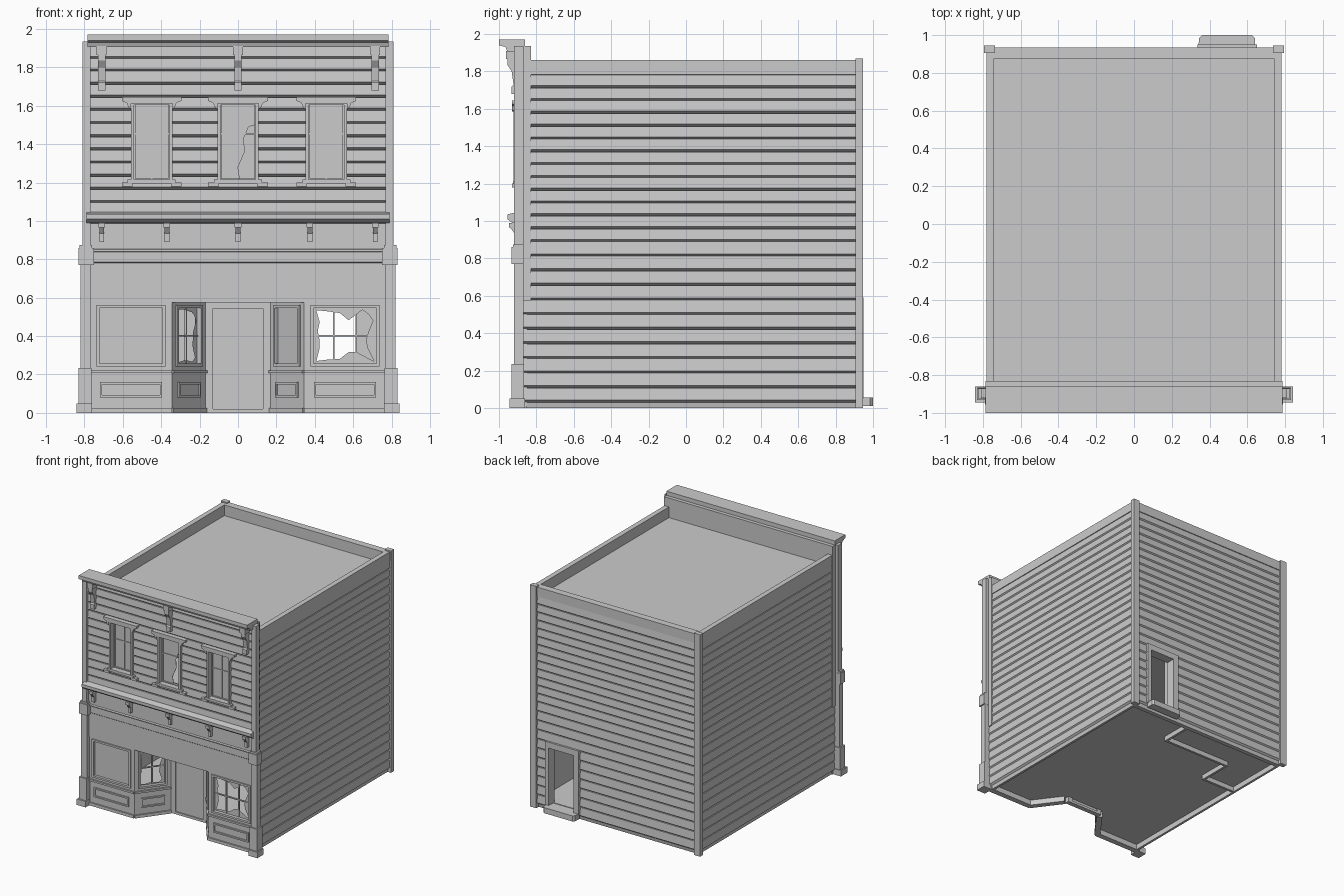
import bpy, bmesh, random
from mathutils import Matrix, Vector
random.seed(4)


def finish(name, bm, mat=None):
    if mat:
        bm.transform(mat)
    bmesh.ops.recalc_face_normals(bm, faces=bm.faces)
    me = bpy.data.meshes.new(name)
    bm.to_mesh(me)
    bm.free()
    ob = bpy.data.objects.new(name, me)
    bpy.context.collection.objects.link(ob)
    return ob


def boxes(name, items, mat=None):
    bm = bmesh.new()
    for x0, x1, y0, y1, z0, z1 in items:
        m = Matrix.Translation(((x0 + x1) / 2, (y0 + y1) / 2, (z0 + z1) / 2))
        m = m @ Matrix.Diagonal((abs(x1 - x0), abs(y1 - y0), abs(z1 - z0), 1))
        bmesh.ops.create_cube(bm, size=1, matrix=m)
    return finish(name, bm, mat)


def prism(name, pts, axis, a, b):
    place = {'x': lambda p, t: (t, p[0], p[1]), 'y': lambda p, t: (p[0], t, p[1]),
             'z': lambda p, t: (p[0], p[1], t)}[axis]
    bm = bmesh.new()
    f = bm.faces.new([bm.verts.new(place(p, a)) for p in pts])
    new = bmesh.ops.extrude_face_region(bm, geom=[f])['geom']
    d = Vector(place((0, 0), b - a))
    bmesh.ops.translate(bm, vec=d, verts=[g for g in new if isinstance(g, bmesh.types.BMVert)])
    return finish(name, bm)


def ring(u0, u1, v0, v1, z0, z1, w):
    return [(u0, u0 + w, v0, v1, z0, z1), (u1 - w, u1, v0, v1, z0, z1),
            (u0 + w, u1 - w, v0, v1, z0, z0 + w), (u0 + w, u1 - w, v0, v1, z1 - w, z1)]


def boards(out, edges, d=0.016):
    pts = []
    for z0, z1 in zip(edges, edges[1:]):
        pts += [(out - d, z0), (out, z0 + 0.012), (out - 0.006, z1)]
    return pts


def cut(ob, box):
    c = boxes("cutter", [box])
    c.hide_render = True
    m = ob.modifiers.new("opening", 'BOOLEAN')
    m.object, m.solver = c, 'EXACT'
    bpy.context.view_layer.update()
    me = bpy.data.meshes.new_from_object(ob.evaluated_get(bpy.context.evaluated_depsgraph_get()))
    ob.modifiers.clear()
    ob.data = me
    bpy.data.objects.remove(c)


# clapboard walls with plain parapet band
LOW = [0.03 + 0.0782 * i for i in range(12)]
UP = [0.89 + 0.0685 * i for i in range(14)]
wall = [(0.74, 0), (0.76, 0)] + boards(0.782, LOW[:-1] + [0.89]) + boards(0.782, UP)
wall += [(0.782, 1.782), (0.782, 1.86), (0.74, 1.86)]
for s, n in ((-1, "left"), (1, "right")):
    prism(n + "_side_wall", [(s * x, z) for x, z in wall], 'y', -0.87, 0.91)
    # rear corner posts
    boxes(n + "_rear_post", [(s * 0.735, s * 0.793, 0.905, 0.945, 0, 1.87)])
back = prism("back_wall", [(x + 0.152, z) for x, z in wall][::1], 'x', -0.76, 0.76)
for v in back.data.vertices:
    if v.co.y < 0.9:
        v.co.y = 0.875
cut(back, (0.38, 0.62, 0.8, 1.1, 0.055, 0.545))

# back door frame and step
boxes("back_door_frame", [(0.335, 0.385, 0.87, 0.95, 0.05, 0.545), (0.615, 0.65, 0.87, 0.95, 0.05, 0.545),
                          (0.335, 0.65, 0.87, 0.95, 0.54, 0.59)])
prism("back_step", [(0.34, 0.93), (0.64, 0.93), (0.64, 0.985), (0.625, 1), (0.36, 1), (0.345, 0.985)],
      'z', 0.01, 0.057)

# floors, roof, entry ceiling and inner partitions
foot = [(-0.75, 0.89), (-0.75, -0.86), (-0.345, -0.86), (-0.165, -0.625)]
prism("ground_floor", foot + [(-x, y) for x, y in foot[::-1]], 'z', 0.045, 0.06)
boxes("upper_floor", [(-0.75, 0.75, -0.85, 0.89, 0.8, 0.83)])
boxes("roof_deck", [(-0.75, 0.75, -0.84, 0.89, 1.74, 1.77)])
prism("entry_ceiling", [(-0.37, -0.87), (0.37, -0.87), (0.18, -0.61), (-0.18, -0.61)], 'z', 0.575, 0.595)
boxes("partition", [(0.175, 0.195, 0.61, 0.89, 0.005, 0.8), (-0.45, 0.175, 0.61, 0.63, 0.005, 0.8),
                    (-0.45, -0.43, 0.33, 0.61, 0.005, 0.8), (-0.75, -0.45, 0.33, 0.35, 0.005, 0.8)])

# upper facade with sign fascia and frieze
face = [(0.83, 0.575), (0.89, 0.575), (0.89, 0.78), (0.896, 0.785), (0.896, 0.838), (0.905, 0.842),
        (0.905, 0.85), (0.893, 0.855), (0.893, 1.02)]
face += boards(0.905, [1.03] + UP[3:-1] + [1.78, 1.845, 1.91]) + [(0.87, 1.935), (0.83, 1.935)]
facade = prism("front_facade", [(-y, z) for y, z in face], 'x', -0.785, 0.785)
CENTRES = (-0.45, 0, 0.46)
for c in CENTRES:
    cut(facade, (c - 0.095, c + 0.095, -1, -0.8, 1.21, 1.615))

# upper windows
for i, c in enumerate(CENTRES):
    boxes(f"window_frame_{i}", ring(c - 0.108, c + 0.108, -0.922, -0.86, 1.2, 1.62, 0.016))
    half = [(0.155, 1.645), (0.155, 1.625), (0.13, 1.615), (0.12, 1.59), (0.108, 1.585), (0.108, 1.612)]
    prism(f"window_header_{i}", [(c + x, z) for x, z in half] + [(c - x, z) for x, z in half[::-1]],
          'y', -0.93, -0.88)
    boxes(f"window_sill_{i}", [(c - 0.125, c + 0.125, -0.925, -0.87, 1.195, 1.215),
                               (c - 0.155, c - 0.1, -0.93, -0.88, 1.18, 1.2),
                               (c + 0.1, c + 0.155, -0.93, -0.88, 1.18, 1.2)])
    bars = ring(c - 0.095, c + 0.095, -0.88, -0.86, 1.212, 1.615, 0.01)
    if i != 1:
        bars += [(c - 0.004, c + 0.004, -0.876, -0.862, 1.22, 1.61)]
    boxes(f"window_sash_{i}", bars + [(c - 0.09, c + 0.09, -0.876, -0.862, 1.45, 1.458)])
    pane = [(-0.09, 1.215), (-0.09, 1.61), (0.09, 1.61), (0.09, 1.215)]
    if i == 1:  # broken lower corner
        pane[3:] = [(0.09, 1.5), (0.055, 1.49), (0.03, 1.43), (0.035, 1.36), (0.0, 1.28), (0.01, 1.215)]
    prism(f"window_glass_{i}", [(c + x, z) for x, z in pane], 'y', -0.87, -0.867)

# main cornice, middle cornice and brackets
prism("top_cornice", [(-0.86, 1.97), (-1, 1.97), (-1, 1.94), (-0.965, 1.93), (-0.955, 1.905), (-0.86, 1.905)],
      'x', -0.785, 0.785)
prism("middle_cornice", [(-0.88, 1.05), (-0.915, 1.045), (-0.955, 1.035), (-0.955, 1.01), (-0.93, 0.99),
                         (-0.88, 0.985)], 'x', -0.79, 0.79)
for x in (-0.71, 0, 0.715):
    prism("large_bracket", [(-0.88, 1.91), (-0.955, 1.91), (-0.955, 1.835), (-0.932, 1.8), (-0.922, 1.73),
                            (-0.932, 1.72), (-0.932, 1.68), (-0.88, 1.68)], 'x', x - 0.019, x + 0.019)
    boxes("bracket_cap", [(x - 0.026, x + 0.026, -0.962, -0.88, 1.865, 1.91)])
for x in (-0.71, -0.37, 0, 0.375, 0.715):
    prism("small_bracket", [(-0.88, 0.99), (-0.94, 0.99), (-0.94, 0.965), (-0.918, 0.935), (-0.918, 0.89),
                            (-0.88, 0.89)], 'x', x - 0.012, x + 0.012)
    boxes("small_bracket_cap", [(x - 0.017, x + 0.017, -0.945, -0.88, 0.965, 0.99)])

# front corner posts
for s, n in ((-1, "left"), (1, "right")):
    parts = [(0.76, 0.842, -0.945, -0.86, 0, 0.05), (0.762, 0.832, -0.932, -0.865, 0.05, 0.235),
             (0.765, 0.82, -0.92, -0.87, 0.23, 0.77), (0.75, 0.832, -0.932, -0.868, 0.77, 0.86),
             (0.76, 0.825, -0.925, -0.87, 0.86, 0.875), (0.768, 0.81, -0.92, -0.87, 0.87, 1.935)]
    boxes(n + "_front_post", [(s * a, s * b, *r) for a, b, *r in parts])


# shop front bays: kick panel, sill, window frame, bars and glass
def bay(name, p0, p1, stile, cols, rows, broken):
    p0, p1 = Vector(p0), Vector(p1)
    u, L = (p1 - p0).normalized(), (p1 - p0).length
    mat = Matrix(((u.x, -u.y, 0, p0.x), (u.y, u.x, 0, p0.y), (0, 0, 1, 0), (0, 0, 0, 1)))
    a, b, lo, hi = stile, L - stile, 0.25, 0.555
    boxes(name + "_wall", [(0, L, 0, 0.035, 0, lo), (0, L, -0.012, 0.02, 0, 0.025), (0, a, 0, 0.035, lo, 0.58),
                           (b, L, 0, 0.035, lo, 0.58), (a, b, 0, 0.035, hi, 0.58),
                           (0, L, -0.014, 0.02, 0.207, 0.222)], mat)
    boxes(name + "_kick_panel", ring(a + 0.01, b - 0.01, -0.01, 0.01, 0.08, 0.16, 0.012), mat)
    bars = ring(a - 0.008, b + 0.008, -0.01, 0.03, lo - 0.008, hi + 0.008, 0.016)
    for i in range(1, cols):
        t = a + (b - a) * i / cols
        bars.append((t - 0.004, t + 0.004, 0.012, 0.026, lo, hi))
    for i in range(1, rows):
        t = lo + (hi - lo) * i / rows
        bars.append((a, b, 0.012, 0.026, t - 0.004, t + 0.004))
    boxes(name + "_window_frame", bars, mat)
    if not broken:
        boxes(name + "_glass", [(a, b, 0.012, 0.016, lo, hi)], mat)
        return
    # jagged shards left around the opening
    bm = bmesh.new()
    mid = Vector(((a + b) / 2, 0.018, (lo + hi) / 2))
    sq = [(a, lo), (b, lo), (b, hi), (a, hi)]
    rim = [Vector((sq[i][0], 0.018, sq[i][1])).lerp(Vector((sq[(i + 1) % 4][0], 0.018, sq[(i + 1) % 4][1])), k / 5)
           for i in range(4) for k in range(5)]
    outer = [bm.verts.new(p) for p in rim]
    inner = [bm.verts.new(p.lerp(mid, random.uniform(0.08, 0.5 if p.x > mid.x else 0.25))) for p in rim]
    for i in range(20):
        j = (i + 1) % 20
        bm.faces.new((outer[i], outer[j], inner[j], inner[i]))
    finish(name + "_broken_glass", bm, mat)


F, R = 0.345, 0.17
bay("left_bay", (-0.77, -0.885), (-F, -0.885), 0.04, 3, 2, False)
bay("left_return", (-F, -0.885), (-R, -0.65), 0.04, 2, 2, True)
bay("right_return", (R, -0.65), (F, -0.885), 0.04, 2, 1, False)
bay("right_bay", (F, -0.885), (0.77, -0.885), 0.04, 3, 2, True)

# entrance door
boxes("door_surround", [(-R, -0.13, -0.65, -0.61, 0, 0.58), (0.13, R, -0.65, -0.61, 0, 0.58),
                        (-0.13, 0.13, -0.65, -0.61, 0.545, 0.58), (-0.13, 0.13, -0.65, -0.61, 0, 0.02)])
boxes("front_door", [(-0.13, 0.13, -0.64, -0.62, 0.02, 0.545)])
